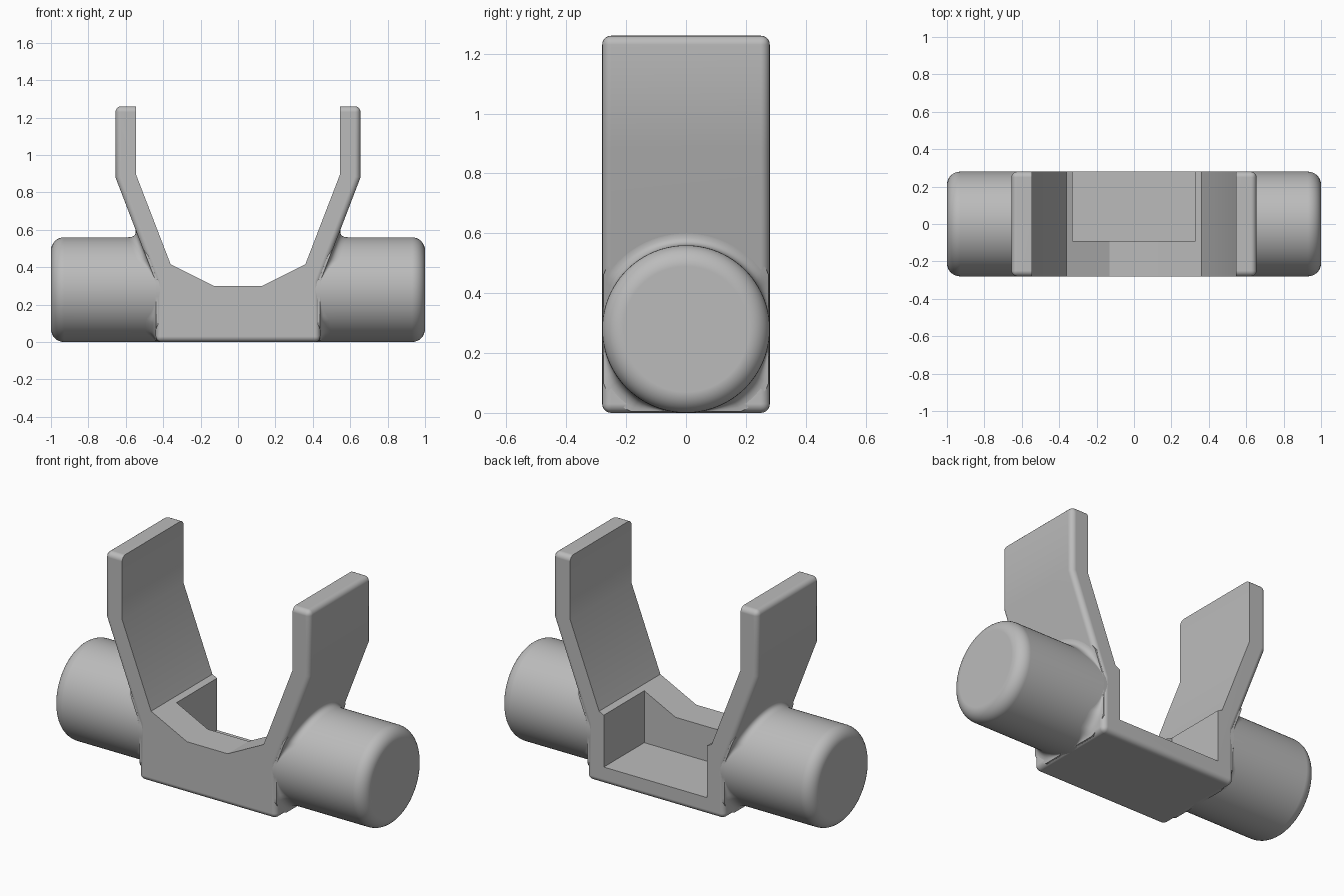
import bpy, bmesh, math

cube = bpy.data.objects.get("Cube")
if cube:
    bpy.data.objects.remove(cube, do_unlink=True)

HALF = 0.28        # half depth of the cradle and radius of the trunnions
ROUND = 0.03       # rounding of the outer edges
SIDE = 0.44        # half width of the base block
KINK_Z, SLOPE_Z = 0.88, 0.32
ARM_X, TOP = 0.655, 1.26

gray = bpy.data.materials.new("plain gray")
gray.use_nodes = True
color = (0.5, 0.5, 0.5, 1)
gray.diffuse_color = color
gray.node_tree.nodes["Principled BSDF"].inputs["Base Color"].default_value = color


def add_object(name, bm):
    bmesh.ops.recalc_face_normals(bm, faces=bm.faces)
    mesh = bpy.data.meshes.new(name)
    bm.to_mesh(mesh)
    bm.free()
    mesh.materials.append(gray)
    obj = bpy.data.objects.new(name, mesh)
    bpy.context.collection.objects.link(obj)
    return obj


def finish(obj, angle):
    bpy.ops.object.select_all(action='DESELECT')
    obj.select_set(True)
    bpy.context.view_layer.objects.active = obj
    for mod in list(obj.modifiers):
        bpy.ops.object.modifier_apply(modifier=mod.name)
    bpy.ops.object.shade_smooth_by_angle(angle=math.radians(angle))
    weighted = obj.modifiers.new("even shading", 'WEIGHTED_NORMAL')
    weighted.keep_sharp = True


# Cradle: extruded U profile with two flared arms
inner = [(0.13, 0.30), (0.36, 0.415), (0.545, 0.895), (0.545, TOP)]
outer = [(ARM_X, TOP), (ARM_X, KINK_Z), (SIDE, SLOPE_Z), (SIDE, 0)]
right_half = inner + outer
profile = right_half + [(-x, z) for x, z in reversed(right_half)]

bm = bmesh.new()
face = bm.faces.new([bm.verts.new((x, -HALF, z)) for x, z in profile])
sweep = bmesh.ops.extrude_face_region(bm, geom=[face])
bmesh.ops.translate(bm, vec=(0, 2 * HALF, 0),
                    verts=[v for v in sweep["geom"] if isinstance(v, bmesh.types.BMVert)])
bmesh.ops.recalc_face_normals(bm, faces=bm.faces)


def on_outside(v):
    x, z = abs(v.co.x), v.co.z
    return any(abs(x - a) + abs(z - b) < 1e-4 for a, b in outer)


def is_rounded(edge):
    a, b = edge.verts
    along_y = abs(a.co.y - b.co.y) > 0.1
    if along_y:
        return on_outside(a) and (a.co.z < 0.01 or a.co.z > TOP - 0.01)
    top_rim = min(a.co.z, b.co.z) > TOP - 0.01
    return top_rim or (on_outside(a) and on_outside(b))


bmesh.ops.bevel(bm, geom=[e for e in bm.edges if is_rounded(e)], offset=ROUND,
                segments=5, profile=0.5, affect='EDGES', clamp_overlap=True)
cradle = add_object("cradle", bm)

# Pocket open to the back and the top
bm = bmesh.new()
bmesh.ops.create_cube(bm, size=1)
for v in bm.verts:
    v.co = (v.co.x * 0.66, 0.21 + v.co.y * 0.6, 0.35 + v.co.z * 0.5)
cutter = add_object("pocket_cutter", bm)
cut = cradle.modifiers.new("pocket", 'BOOLEAN')
cut.operation = 'DIFFERENCE'
cut.solver = 'EXACT'
cut.object = cutter
finish(cradle, 25)
bpy.data.objects.remove(cutter, do_unlink=True)


# Trunnions: rounded pins that flare smoothly into the sloping arms
def arm_surface(z):
    slope = (ARM_X - SIDE) / (KINK_Z - SLOPE_Z)
    return SIDE + max(0, z - SLOPE_Z) * slope


def pin_line(t):
    """Points (x, radius) from the end cap inwards to the arm at angle t."""
    c, s = math.cos(t), math.sin(t)
    end_round = 0.07
    line = []
    for i in range(9):
        a = math.pi / 2 * i / 8
        line.append((1 - end_round + end_round * math.cos(a),
                     HALF - end_round + end_round * math.sin(a)))
    limit = 0.275 / max(abs(c), -s, 0.01) - HALF
    flare = max(0, min(0.055, limit))
    p1 = (arm_surface(HALF + HALF * s), HALF)
    p0 = (p1[0] + flare, HALF)
    p2 = (arm_surface(HALF + (HALF + flare) * s) - 0.002, HALF + flare)
    for i in range(7):
        u = i / 6
        line.append(tuple((1 - u) ** 2 * p0[k] + 2 * u * (1 - u) * p1[k] + u * u * p2[k]
                          for k in (0, 1)))
    line.append((p2[0] - 0.04, p2[1] - 0.001))
    return line


def trunnion(name, side):
    bm = bmesh.new()
    count = 96
    columns = []
    for j in range(count):
        t = 2 * math.pi * j / count
        columns.append([bm.verts.new((side * x, r * math.cos(t), HALF + r * math.sin(t)))
                        for x, r in pin_line(t)])
    for j in range(count):
        a, b = columns[j], columns[(j + 1) % count]
        for i in range(len(a) - 1):
            bm.faces.new((a[i], a[i + 1], b[i + 1], b[i]))
    bm.faces.new([col[0] for col in columns])
    bmesh.ops.remove_doubles(bm, verts=bm.verts, dist=1e-5)
    finish(add_object(name, bm), 50)


trunnion("left_trunnion", 1)
trunnion("right_trunnion", -1)
